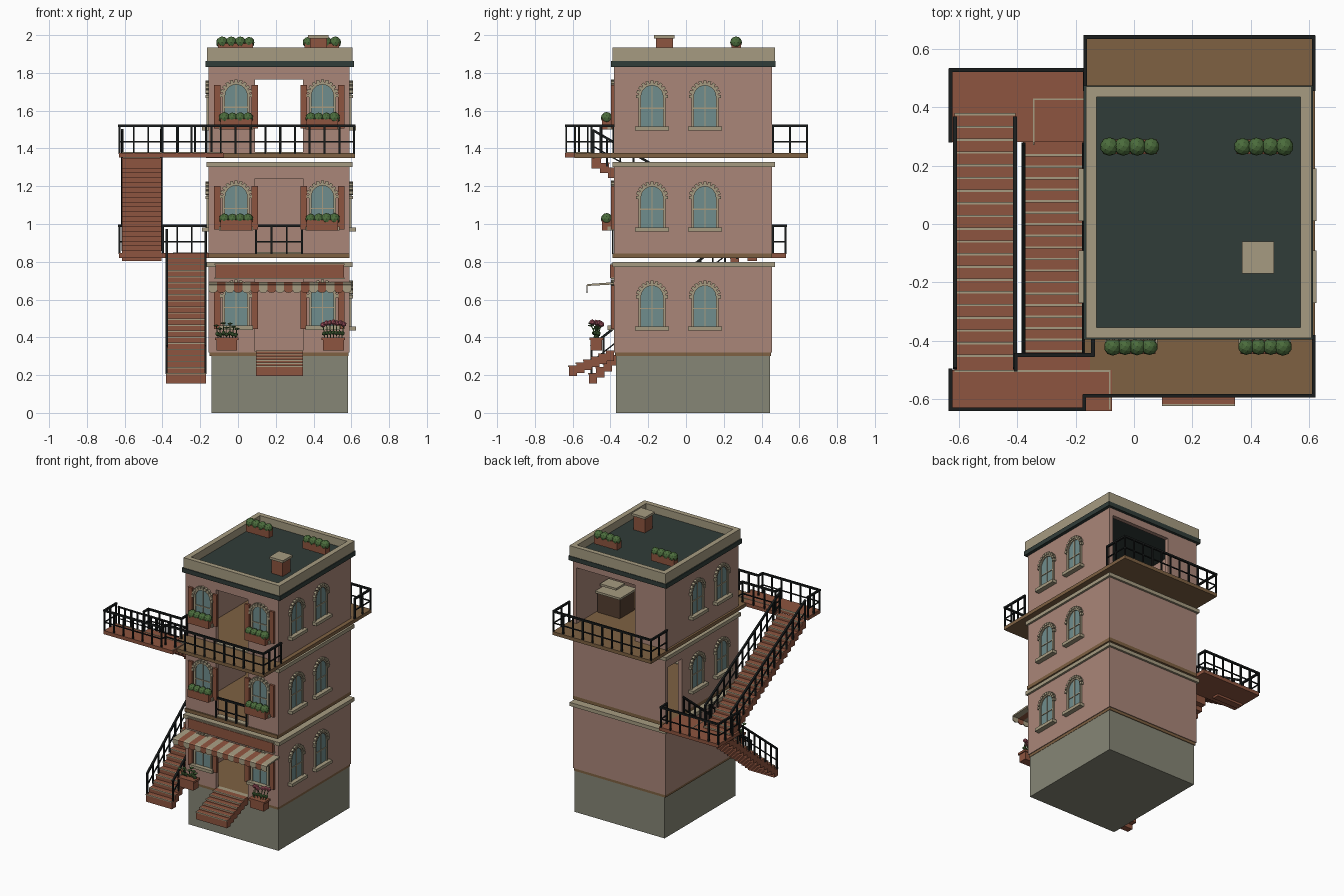
import bpy, bmesh, random
from math import pi, cos, sin
from mathutils import Matrix, Vector

if "Cube" in bpy.data.objects:
    bpy.data.objects.remove(bpy.data.objects["Cube"])

random.seed(4)
COL = dict(wall=(.40, .24, .19), base=(.24, .24, .18), brick=(.27, .09, .05), floor=(.21, .12, .055),
           dark=(.03, .045, .04), tan=(.38, .33, .22), glass=(.16, .27, .27), leaf=(.07, .15, .045),
           pink=(.42, .1, .14), iron=(.01, .012, .012), wood=(.09, .05, .03))
MATS = {}
for k, c in COL.items():
    MATS[k] = bpy.data.materials.new(k)
    MATS[k].diffuse_color = (*c, 1)


def obj(name, bm, mat, M=Matrix()):
    bmesh.ops.recalc_face_normals(bm, faces=bm.faces)
    me = bpy.data.meshes.new(name)
    bm.to_mesh(me)
    bm.free()
    me.materials.append(MATS[mat])
    o = bpy.data.objects.new(name, me)
    o.matrix_world = M
    bpy.context.collection.objects.link(o)
    return o


def add_box(bm, x0, x1, y0, y1, z0, z1):
    M = Matrix.Translation(((x0 + x1) / 2, (y0 + y1) / 2, (z0 + z1) / 2)) @ Matrix.Diagonal((x1 - x0, y1 - y0, z1 - z0, 1))
    bmesh.ops.create_cube(bm, size=1, matrix=M)


def boxes(name, mat, *bs, M=Matrix()):
    bm = bmesh.new()
    for b in bs:
        add_box(bm, *b)
    return obj(name, bm, mat, M)


def beam(bm, p, q, t):
    p, q = Vector(p), Vector(q)
    d = q - p
    M = Matrix.Translation((p + q) / 2) @ d.to_track_quat('Z', 'Y').to_matrix().to_4x4() @ Matrix.Diagonal((t, t, d.length + t * .8, 1))
    bmesh.ops.create_cube(bm, size=1, matrix=M)


def railing(name, pts, h=.145):
    bm = bmesh.new()
    for p, q in zip(pts, pts[1:]):
        p, q = Vector(p), Vector(q)
        up = Vector((0, 0, h))
        beam(bm, p + up, q + up, .013)
        beam(bm, p + up * .42, q + up * .42, .007)
        n = max(1, round((q - p).length / .08))
        for i in range(n + 1):
            a = p.lerp(q, i / n)
            beam(bm, a, a + up, .01)
    obj(name, bm, 'iron')


def stairs(name, x0, x1, ya, za, yb, zb, n):
    # (ya, za) is the top tread, (yb, zb) the lowest one
    steps, lips = [], []
    d = (yb - ya) / n
    for i in range(n):
        y, z = ya + i * d, za + (zb - za) * i / (n - 1)
        lo, hi = sorted((y, y + d * 1.12))
        steps.append((x0, x1, lo, hi, z - .055, z))
        e = y + d * 1.12
        lips.append((x0, x1, e - .004, e + .004, z - .006, z + .001))
    boxes(name, 'brick', *steps)
    boxes(name + '_nosing', 'tan', *lips)


def arch(w, top, n=12):
    # outline: straight sides and a half-round head
    s = top - w
    return [(-w, 0)] + [(-w * cos(pi * i / n), s + w * sin(pi * i / n)) for i in range(n + 1)] + [(w, 0)]


def window(name, x, y, z, ang):
    M = Matrix.Translation((x, y, z)) @ Matrix.Rotation(ang, 4, 'Z')
    bm = bmesh.new()
    f = bm.faces.new([bm.verts.new((a, -.004, b + .02)) for a, b in arch(.06, .22)])
    r = bmesh.ops.extrude_face_region(bm, geom=[f])
    bmesh.ops.translate(bm, vec=(0, .01, 0), verts=[v for v in r['geom'] if isinstance(v, bmesh.types.BMVert)])
    obj(name + '_glass', bm, 'glass', M)
    # frame ring, mullions, arch stones and sill
    bm = bmesh.new()
    I, O = arch(.058, .218), arch(.072, .232)
    loops = [[bm.verts.new((a, d, b + .02)) for a, b in L] for L, d in ((I, 0), (I, -.012), (O, -.012), (O, 0))]
    for A, B in zip(loops, loops[1:]):
        for i in range(len(A) - 1):
            bm.faces.new((A[i], A[i + 1], B[i + 1], B[i]))
    add_box(bm, -.003, .003, -.009, 0, .02, .236)
    add_box(bm, -.058, .058, -.009, 0, .115, .121)
    for i in range(11):
        a = pi * i / 10
        N = Matrix.Translation((.076 * cos(a), -.008, .18 + .076 * sin(a))) @ Matrix.Rotation(-a, 4, 'Y') @ Matrix.Diagonal((.018, .02, .017, 1))
        bmesh.ops.create_cube(bm, size=1, matrix=N)
    add_box(bm, -.09, .09, -.035, 0, 0, .022)
    obj(name + '_frame', bm, 'tan', M)


def shrub(name, x, y, z, w, r):
    # low-poly round bushes in a trough
    bm = bmesh.new()
    n = 4
    for i in range(n):
        u = x - w / 2 + r + (w - 2 * r) * i / (n - 1)
        k = r * random.uniform(.92, 1.05)
        bmesh.ops.create_icosphere(bm, subdivisions=2, radius=k, matrix=Matrix.Translation((u, y, z)))
    obj(name + '_bush', bm, 'leaf')
    boxes(name + '_trough', 'brick', (x - w * .45, x + w * .45, y - .025, y + .025, z - .062, z - .006))


X0, X1, Y0, Y1 = -.155, .59, -.38, .455      # outer wall faces
T, DX0, DX1 = .03, .09, .345                 # wall thickness, doorway
CX = (-.01, .447)                            # front window centres

boxes('foundation', 'base', (-.14, .583, -.37, .445, 0, .305))
boxes('ground_floor', 'floor', (-.15, .585, -.375, .45, .3, .325))
boxes('middle_floor', 'floor', (X0, X1, Y0 - .01, Y1, .82, .845))
boxes('balcony_floor', 'floor', (-.17, .62, -.59, .645, 1.35, 1.375))

# storeys: hollow walls with doorways
for s, (z0, z1, dtop, wz) in enumerate(((.32, .772, .71, .44), (.845, 1.302, 1.24, .965), (1.375, 1.832, 1.765, 1.5))):
    w = [(X1 - T, X1, Y0, Y1, z0, z1),
         (X0, DX0, Y0, Y0 + T, z0, z1), (DX1, X1, Y0, Y0 + T, z0, z1), (DX0, DX1, Y0, Y0 + T, dtop, z1)]
    if s == 1:
        w += [(X0, X0 + T, Y0, .27, z0, z1), (X0, X0 + T, .43, Y1, z0, z1), (X0, X0 + T, .27, .43, dtop, z1)]
    else:
        w += [(X0, X0 + T, Y0, Y1, z0, z1)]
    if s == 2:
        w += [(X0, .09, Y1 - T, Y1, z0, z1), (.56, X1, Y1 - T, Y1, z0, z1), (.09, .56, Y1 - T, Y1, 1.78, z1)]
    else:
        w += [(X0, X1, Y1 - T, Y1, z0, z1)]
        boxes(f'cornice_{s}', 'tan', (X0 - .012, X1 + .015, Y0 - .01, Y1 + .015, z1, z1 + .026))
    boxes(f'walls_{s}', 'wall', *w)
    boxes(f'threshold_{s}', 'tan', (DX0, DX1, Y0, Y0 + .04, z0, z0 + .006))
    boxes(f'counter_{s}', 'wood', (.37, .55, .06, .23, z0, z0 + .14))
    boxes(f'counter_top_{s}', 'tan', (.36, .56, .05, .24, z0 + .14, z0 + .155), (.42, .55, .1, .2, z0 + .18, z0 + .195))
    for i, c in enumerate(CX):
        window(f'front_window_{s}_{i}', c, Y0, wz, 0)
        boxes(f'shutters_{s}_{i}', 'brick', *[(c + a, c + a + .034, Y0 - .016, Y0, wz + .005, wz + .235) for a in (-.116, .082)])
        if s:
            shrub(f'window_box_{s}_{i}', c, Y0 - .04, wz + .062, .185, .03)
    for i, y in enumerate((-.18, .1)):
        window(f'right_window_{s}_{i}', X1, y, wz - .005, pi / 2)
        if s:
            window(f'left_window_{s}_{i}', X0, y, wz - .005, -pi / 2)

# roof
A, B, C, D = -.165, .607, -.39, .47
boxes('roof_band', 'dark', (A - .008, B + .006, C - .006, D + .004, 1.83, 1.862))
boxes('roof_deck', 'dark', (A + .02, B - .02, C + .02, D - .02, 1.86, 1.88))
boxes('parapet', 'tan', (A, A + .037, C, D, 1.862, 1.935), (B - .037, B, C, D, 1.862, 1.935),
      (A + .037, B - .037, C, C + .035, 1.862, 1.935), (A + .037, B - .037, D - .035, D, 1.862, 1.935))
boxes('chimney', 'brick', (.38, .47, -.16, -.07, 1.88, 1.985))
boxes('chimney_cap', 'tan', (.37, .48, -.17, -.06, 1.983, 2))
for i, x in enumerate((-.013, .443)):
    shrub(f'roof_planter_{i}', x, .265, 1.961, .205, .031)

# shop front: sign board and striped awning
boxes('sign_board', 'brick', (-.12, .56, -.402, -.38, .715, .785))
boxes('sign_trim', 'tan', (-.125, .565, -.398, -.38, .783, .79), (-.125, .565, -.398, -.38, .71, .717))
N = 17
wd = .755 / N
for k, mat in enumerate(('tan', 'brick')):
    bm = bmesh.new()
    for i in range(k, N, 2):
        x = -.155 + i * wd
        prof = [(-.38, .692), (-.52, .682), (-.528, .676), (-.528, .648), (-.522, .648), (-.522, .672), (-.38, .68)]
        L, R = [[bm.verts.new((u, a, b)) for a, b in prof] for u in (x, x + wd)]
        for j in range(7):
            bm.faces.new((L[j], L[j - 1], R[j - 1], R[j]))
        bm.faces.new(L)
        bm.faces.new(R[::-1])
        # rounded scallop
        S = Matrix.Translation((x + wd / 2, -.525, .648)) @ Matrix.Rotation(pi / 2, 4, 'X')
        bmesh.ops.create_cone(bm, cap_ends=True, segments=10, radius1=wd / 2, radius2=wd / 2, depth=.006,
                              matrix=S @ Matrix.Diagonal((1, .55, 1, 1)))
    obj('awning_stripes_' + mat, bm, mat)

# flower pots beside the entrance
for i, (x, top, mat) in enumerate(((-.06, .465, 'leaf'), (.505, .49, 'pink'))):
    boxes(f'flower_pot_{i}', 'brick', (x - .055, x + .055, -.505, -.445, .33, .385), (x - .062, x + .062, -.512, -.438, .385, .4))
    stems, heads = bmesh.new(), bmesh.new()
    for j in range(7):
        p = Vector((x - .045 + .015 * j, random.uniform(-.49, -.46), .395))
        q = Vector((x - .055 + .0183 * j, random.uniform(-.51, -.44), top + random.uniform(-.025, .012)))
        beam(stems, p, q, .004)
        bmesh.ops.create_icosphere(stems, subdivisions=1, radius=.013, matrix=Matrix.Translation(p.lerp(q, .35)))
        bmesh.ops.create_icosphere(heads, subdivisions=1, radius=.016,
                                   matrix=Matrix.Translation(q) @ Matrix.Diagonal((1, 1, 1 if i else .35, 1)))
    obj(f'flower_stems_{i}', stems, 'leaf')
    obj(f'flower_heads_{i}', heads, mat)

# stairs and landings
stairs('entrance_steps', .095, .345, -.38, .33, -.615, .25, 6)
stairs('lower_flight', -.38, -.17, .28, .82, -.51, .21, 20)
stairs('upper_flight', -.615, -.405, -.5, 1.35, .37, .86, 20)
boxes('lower_landing', 'brick', (-.63, -.155, .28, .53, .82, .846))
boxes('upper_landing', 'brick', (-.63, -.075, -.64, -.5, 1.351, 1.377), (-.405, -.15, -.5, -.445, 1.351, 1.377))
boxes('landing_edging', 'tan', (-.345, -.34, .27, .43, .84, .849), (-.345, -.16, .425, .43, .84, .849),
      (-.615, -.08, -.506, -.5, 1.37, 1.38), (-.085, -.08, -.635, -.5, 1.37, 1.38))

# railings
zb, zm = 1.375, .845
railing('front_railing', [(-.628, -.5, zb), (-.628, -.634, zb), (-.17, -.634, zb), (-.17, -.588, zb), (.615, -.588, zb), (.615, -.385, zb)])
railing('upper_landing_railing', [(-.405, -.5, zb), (-.405, -.448, zb), (-.14, -.448, zb), (-.14, -.385, zb)])
railing('back_railing', [(-.167, .46, zb), (-.167, .64, zb), (.615, .64, zb), (.615, .46, zb)])
railing('lower_landing_railing', [(-.628, .285, zm), (-.628, .527, zm), (-.168, .527, zm), (-.168, .46, zm)])
railing('door_railing', [(DX0 + .006, -.388, zm), (DX1 - .006, -.388, zm)])
for x in (-.613, -.407):
    railing('upper_flight_railing', [(x, -.49, 1.35), (x, .36, .86)])
for x in (-.378, -.172):
    railing('lower_flight_railing', [(x, .27, .82), (x, -.5, .21)])

for m in bpy.data.materials:
    if m.users and not m.is_grease_pencil:
        m.use_nodes = True
        m.node_tree.nodes["Principled BSDF"].inputs["Base Color"].default_value = m.diffuse_color
